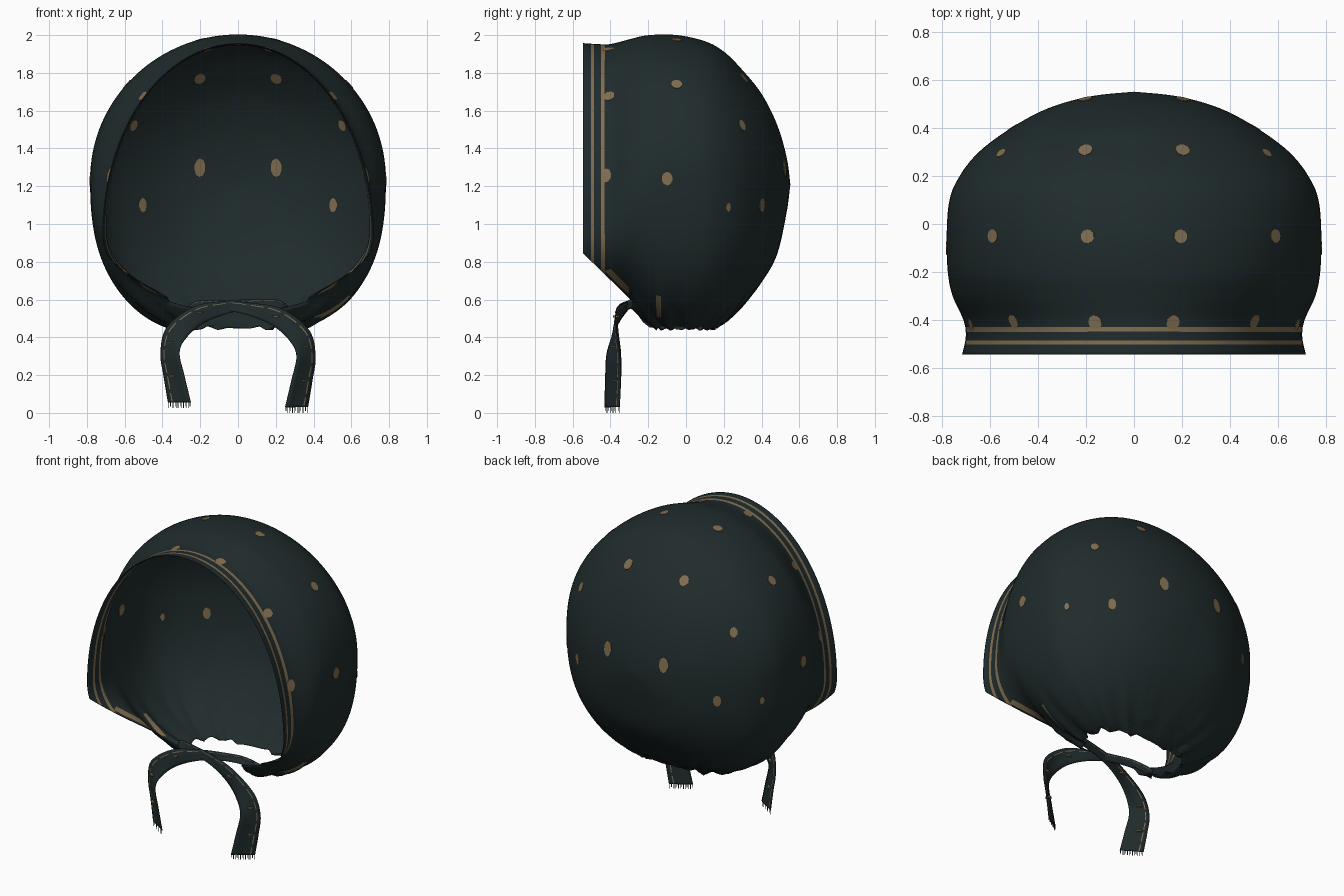
import bpy, bmesh, math
from mathutils import Vector, Matrix
from mathutils.bvhtree import BVHTree

old = bpy.data.objects.get("Cube")
if old:
    bpy.data.objects.remove(old)


def material(name, rgb):
    m = bpy.data.materials.new(name)
    m.use_nodes = True
    m.diffuse_color = (*rgb, 1)
    bsdf = m.node_tree.nodes["Principled BSDF"]
    bsdf.inputs["Base Color"].default_value = (*rgb, 1)
    bsdf.inputs["Roughness"].default_value = 0.9
    return m


cloth = material("dark_teal_cloth", (0.0145, 0.0245, 0.0255))
gold = material("dull_gold", (0.22, 0.155, 0.08))


def finish(name, bm, mats, thickness=0, smooth=True):
    me = bpy.data.meshes.new(name)
    bm.to_mesh(me)
    if smooth:
        me.shade_smooth()
    for m in mats:
        me.materials.append(m)
    ob = bpy.data.objects.new(name, me)
    bpy.context.scene.collection.objects.link(ob)
    if thickness:
        mod = ob.modifiers.new("cloth_thickness", 'SOLIDIFY')
        mod.thickness = thickness
        mod.offset = 0
    return ob


def smooth_rows(rows, steps):
    """Catmull-Rom interpolation through rows of numbers."""
    pts = [rows[0]] + list(rows) + [rows[-1]]
    out = []
    for a, b, c, d in zip(pts, pts[1:], pts[2:], pts[3:]):
        for k in range(steps):
            t = k / steps
            out.append([0.5 * (2 * q + (r - p) * t + (2 * p - 5 * q + 4 * r - s) * t ** 2
                               + (3 * q - p - 3 * r + s) * t ** 3)
                        for p, q, r, s in zip(a, b, c, d)])
    return out + [list(rows[-1])]


def skin(bm, rings, closed):
    grid = [[bm.verts.new(p) for p in ring] for ring in rings]
    n = len(grid[0])
    for a, b in zip(grid, grid[1:]):
        for j in range(n if closed else n - 1):
            k = (j + 1) % n
            bm.faces.new((a[j], a[k], b[k], b[j]))


# Bonnet sections from face opening to back: y, half width, top, bottom, widest height
SECTIONS = [
    (-.545, .715, 1.955, .56, .95), (-.47, .70, 1.95, .56, .97),
    (-.40, .71, 1.95, .57, 1.02), (-.30, .755, 1.975, .555, 1.12),
    (-.20, .775, 1.997, .45, 1.2), (-.05, .78, 1.998, .41, 1.24),
    (.10, .768, 1.965, .425, 1.24), (.20, .725, 1.91, .48, 1.22),
    (.30, .645, 1.81, .57, 1.2), (.40, .51, 1.685, .695, 1.2),
    (.48, .36, 1.525, .84, 1.2), (.53, .185, 1.355, 1.06, 1.2),
    (.55, .0, 1.21, 1.21, 1.21)]
COLUMNS = 144


def section(y, w, top, bottom, mid):
    # The lower half grows boxier behind the hem
    low = 2 / (2.2 + .35 * max(0, min(1, (y + .35) / .3)))
    ring = []
    for j in range(COLUMNS):
        a = math.tau * j / COLUMNS
        c, s = math.cos(a), math.sin(a)
        e = 1 if s >= 0 else low
        x = math.copysign(abs(c) ** e, c) * w
        h = abs(s) ** e
        ring.append((x, y, mid + h * (top - mid) if s >= 0 else mid - h * (mid - bottom)))
    return ring


def hem_distance(p):
    return (p.z - .84 + .96 * (p.y + .54)) / math.hypot(1, .96)


bm = bmesh.new()
skin(bm, [section(*r) for r in smooth_rows(SECTIONS, 5)], True)
bmesh.ops.remove_doubles(bm, verts=bm.verts, dist=.0005)

# Cut lines for the hem, neck and trim stripes
STRIPES = [(-.504, -.487), (-.45, -.43)]
STREAK = (-.157, -.13)
BAND = (.012, .042)
hem_no = Vector((0, .96, 1)).normalized()
cuts = [(Vector((0, y, 0)), Vector((0, 1, 0)))
        for pair in (*STRIPES, STREAK) for y in pair]
cuts += [(Vector((0, -.54, .84)) + hem_no * d, hem_no) for d in (0, *BAND)]
cuts += [(Vector((0, -.28, 0)), Vector((0, 1, 0))), (Vector((0, 0, .45)), Vector((0, 0, 1)))]
cuts += [(Vector((x, 0, 0)), Vector((1, 0, 0))) for x in (-.22, .22)]
for co, no in cuts:
    bmesh.ops.bisect_plane(bm, geom=bm.verts[:] + bm.edges[:] + bm.faces[:],
                           dist=.0002, plane_co=co, plane_no=no)


def is_open(p):
    under_hem = p.y < -.28 and hem_distance(p) < 0
    chin_gap = p.y < -.12 and abs(p.x) < .22 and p.z < .6
    return under_hem or chin_gap or p.z < .45


bmesh.ops.delete(bm, geom=[f for f in bm.faces if is_open(f.calc_center_median())],
                 context='FACES')
for f in bm.faces:
    p = f.calc_center_median()
    edge_band = p.y < -.3 and p.z < .76 and BAND[0] < hem_distance(p) < BAND[1]
    streak = STREAK[0] < p.y < STREAK[1] and .51 < p.z < .62
    if edge_band or streak or any(a < p.y < b for a, b in STRIPES):
        f.material_index = 1

# Gathers around the neck
for v in bm.verts:
    f = max(0, min(1, (.75 - v.co.z) / .3)) ** 2
    if v.co.y < -.25:
        f *= .3
    a = math.atan2(v.co.y + .03, v.co.x)
    k = 1 + f * (.045 * math.sin(26 * a) + .02 * math.sin(41 * a + 1))
    v.co.x *= k
    v.co.y = (v.co.y + .03) * k - .03
    v.co.z += .012 * f * math.cos(19 * a)
bmesh.ops.recalc_face_normals(bm, faces=bm.faces)
bonnet_tree = BVHTree.FromBMesh(bm)
finish("bonnet", bm, [cloth, gold], .005)

dots = bmesh.new()


def add_dot(tree, point, radius, stretch):
    co, normal, _, _ = tree.find_nearest(Vector(point))
    turn = normal.to_track_quat('Z', 'Y').to_matrix().to_4x4()
    size = Matrix.Diagonal((radius, radius * stretch, 1, 1))
    bmesh.ops.create_cone(dots, cap_ends=True, segments=10, radius1=1, radius2=1,
                          depth=.0095, matrix=Matrix.Translation(co) @ turn @ size)


# Scattered dots on the bonnet: x, y, z, radius, stretch
DOTS = [(.2, -.05, 2, .029, 1), (.59, -.05, 1.74, .029, 1.05), (.21, .335, 1.795, .03, 1.15),
        (.205, .53, 1.3, .03, 1.65), (.565, .31, 1.53, .024, 1.3), (.5, .39, 1.1, .024, 1.6),
        (.78, -.1, 1.24, .029, 1.25), (.69, .21, 1.09, .015, 1.6),
        (.17, -.415, 1.95, .032, .9), (.52, -.415, 1.69, .032, .9),
        (.7, -.43, 1.26, .03, 1.3)]
for x, y, z, r, k in DOTS:
    for side in (-1, 1):
        add_dot(bonnet_tree, (side * x, y, z), r, k)

# Chin ties: centre x, y, z and half-width vector
TIE = [(-.31, -.2, .5, .01, .02, .02), (-.23, -.27, .568, .005, .012, .022),
       (-.1, -.30, .572, 0, .008, .024), (.06, -.33, .55, .01, .005, .032),
       (.21, -.37, .505, .025, .0, .045), (.325, -.385, .41, .052, .015, .028),
       (.36, -.385, .3, .05, .035, .0), (.338, -.385, .17, .055, .04, .0),
       (.31, -.39, .03, .06, .04, .0)]
ACROSS = [-1, -.6, -.2, .2, .5, .56, .66, 1]
for side, lift, back, name in ((1, 0, 0, "left_tie"), (-1, .025, .02, "right_tie")):
    rows = smooth_rows(TIE, 7)
    rings = []
    for i, (x, y, z, u, v, w) in enumerate(rows):
        t = i / (len(rows) - 1)
        rings.append([(side * (x + a * u), y + back * (1 - t) + a * v
                       + .002 * math.sin(3 * a + 9 * t), z + lift * t + a * w)
                      for a in ACROSS])
    bm = bmesh.new()
    skin(bm, rings, False)
    for i, f in enumerate(bm.faces):
        if i % (len(ACROSS) - 1) == 5 and (i // 7) % 4:
            f.material_index = 1
    tree = BVHTree.FromBMesh(bm)
    for p in ((.365, -.39, .35), (.355, -.38, .17), (.2, -.37, .51)):
        add_dot(tree, (side * p[0], p[1], p[2] + lift), .018, 1)
    finish(name, bm, [cloth, gold], .004)

    # Frayed threads along the cut end
    fringe = bmesh.new()
    a, b = Vector(rings[-1][0]), Vector(rings[-1][-1])
    step = (b - a) / 14
    for i in range(14):
        p = a + step * (i + .3)
        drop = Vector((0, 0, -.03 if i % 3 else -.02))
        fringe.faces.new([fringe.verts.new(q) for q in
                          (p, p + step * .4, p + step * .4 + drop, p + drop)])
    finish(name + "_fringe", fringe, [cloth])

finish("dots", dots, [gold], smooth=False)
